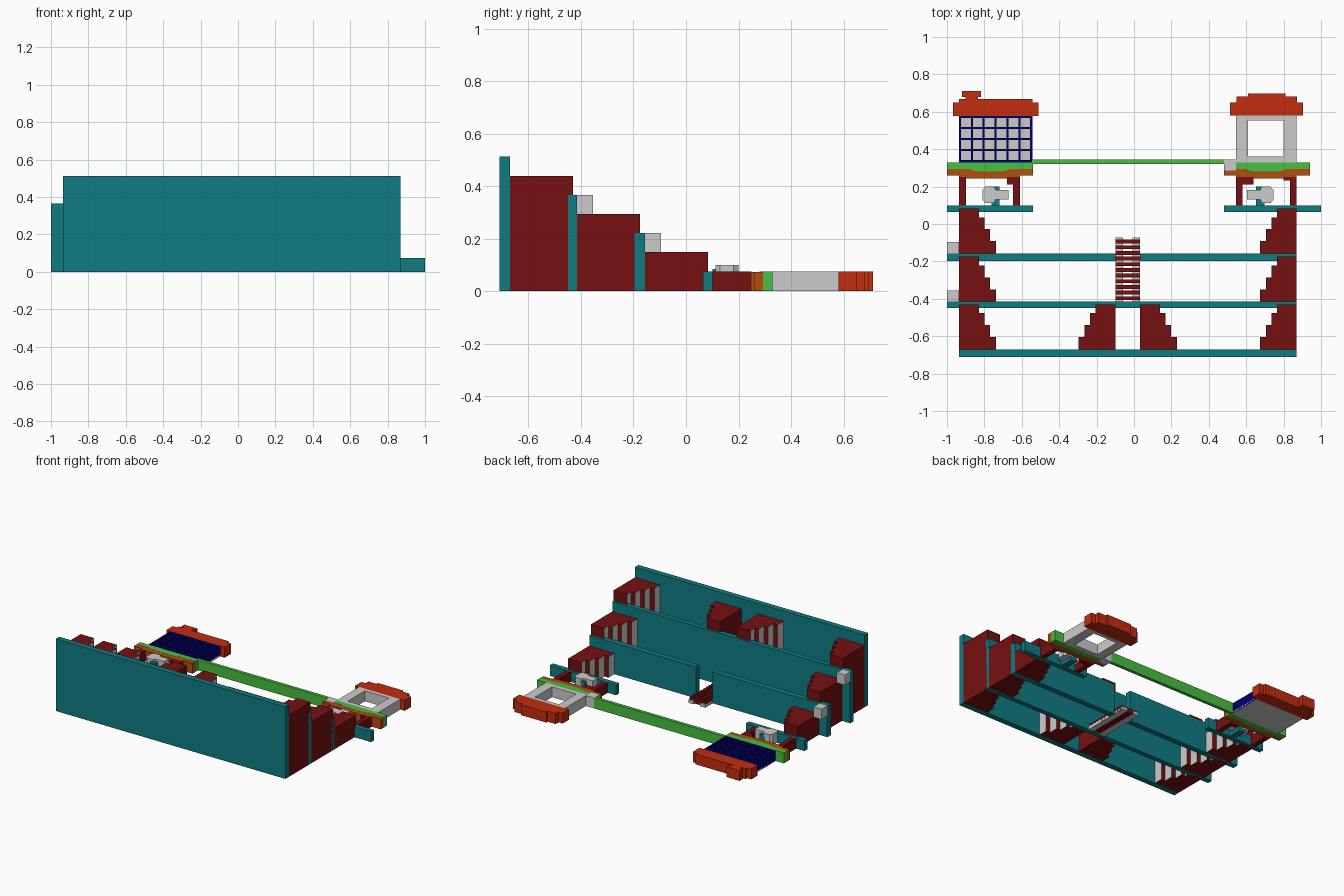
import bpy, bmesh

if "Cube" in bpy.data.objects:
    bpy.data.objects.remove(bpy.data.objects["Cube"])

def mat(name, rgb):
    m = bpy.data.materials.new(name)
    m.diffuse_color = (*rgb, 1)
    m.use_nodes = True
    m.node_tree.nodes["Principled BSDF"].inputs["Base Color"].default_value = m.diffuse_color
    return m

TEAL = mat("teal", (0.005, 0.20, 0.225))
MAROON = mat("dark red", (0.18, 0.005, 0.005))
GREY = mat("light grey", (0.60, 0.60, 0.60))
ROOF = mat("orange red", (0.55, 0.026, 0.005))
GREEN = mat("green", (0.065, 0.52, 0.05))
BROWN = mat("brown orange", (0.45, 0.075, 0.005))
NAVY = mat("navy", (0.0, 0.0, 0.16))
D = 0.074  # depth of the thin upper parts


def finish(name, bm, mats):
    bmesh.ops.recalc_face_normals(bm, faces=bm.faces)
    me = bpy.data.meshes.new(name)
    bm.to_mesh(me)
    bm.free()
    for m in mats:
        me.materials.append(m)
    ob = bpy.data.objects.new(name, me)
    bpy.context.collection.objects.link(ob)
    return ob


def boxes(name, m, items):
    """One object from boxes given as (x0, x1, y0, y1, z0, z1)."""
    bm = bmesh.new()
    for x0, x1, y0, y1, z0, z1 in items:
        vs = bmesh.ops.create_cube(bm, size=1)["verts"]
        for v in vs:
            v.co = (x0 if v.co.x < 0 else x1, y0 if v.co.y < 0 else y1, z0 if v.co.z < 0 else z1)
    return finish(name, bm, [m])


def profile(name, m, pts, z0=0, z1=D):
    """Outline seen from above, extruded upward."""
    bm = bmesh.new()
    f = bm.faces.new([bm.verts.new((x, y, z0)) for x, y in pts])
    r = bmesh.ops.extrude_face_region(bm, geom=[f])
    for v in r["geom"]:
        if isinstance(v, bmesh.types.BMVert):
            v.co.z = z1
    return finish(name, bm, [m])


def stairs(name, x, d, y, z):
    """Stepped block: flat side at x, steps descending in direction d, grey risers."""
    pts = [(x, y), (x, y + 0.24)]
    levels = [(0.105, 0.24), (0.135, 0.193), (0.165, 0.13), (0.197, 0.065)]
    for i, (w, h) in enumerate(levels):
        low = levels[i + 1][1] if i < 3 else 0
        pts += [(x + d * w, y + h), (x + d * w, y + low)]
    ob = profile(name, MAROON, pts, 0, z)
    ob.data.materials.append(GREY)
    for p in ob.data.polygons:
        if p.normal.x * d > 0.5:
            p.material_index = 1


# Four teal platforms, stepping down in depth
boxes("front_platform", TEAL, [(-0.935, 0.87, -0.71, -0.67, 0, 0.512)])
boxes("second_platform", TEAL, [(-1, 0.87, -0.45, -0.415, 0, 0.366)])
boxes("third_platform", TEAL, [(-1, -0.10, -0.197, -0.157, 0, 0.222), (0.033, 0.87, -0.197, -0.157, 0, 0.222)])
boxes("upper_platforms", TEAL, [(-1, -0.54, 0.065, 0.10, 0, D), (0.48, 1, 0.065, 0.10, 0, D)])

# Stepped supports at both ends of every level, and a pair in the middle below
for i, (y, z) in enumerate([(-0.67, 0.439), (-0.415, 0.294), (-0.157, 0.149)]):
    stairs(f"left_stairs_{i}", -0.935, 1, y, z)
    stairs(f"right_stairs_{i}", 0.87, -1, y, z)
stairs("middle_stairs_left", -0.10, -1, -0.67, 0.439)
stairs("middle_stairs_right", 0.033, 1, -0.67, 0.439)

# Grey blocks on the left platform ends
boxes("end_blocks", GREY, [(-1, -0.935, -0.415, -0.355, 0.294, 0.366), (-1, -0.935, -0.157, -0.095, 0.149, 0.222)])

# Ladder
boxes("ladder_rails", GREY, [(-0.10, -0.06, -0.415, -0.073, 0, 0.022), (-0.007, 0.033, -0.415, -0.073, 0, 0.022)])
boxes("ladder_rungs", MAROON, [(-0.10, 0.033, y, y + 0.02, 0.002, 0.035)
                               for y in [-0.407 + i * 0.0303 for i in range(11)]])

# Porch posts with small brackets
posts = []
for x0, x1, out in [(-0.935, -0.61, -1), (0.545, 0.87, 1)]:
    posts += [(x0, x0 + 0.036, 0.10, 0.25, 0, D), (x1 - 0.036, x1, 0.10, 0.25, 0, D)]
posts += [(-0.68, -0.61, 0.21, 0.25, 0, D), (0.545, 0.64, 0.21, 0.25, 0, D), (0.80, 0.87, 0.232, 0.25, 0, D)]
boxes("porch_posts", MAROON, posts)

# Stands and grey machines under each porch
for side, cx, d in [("left", -0.74, -1), ("right", 0.675, 1)]:
    boxes(f"{side}_stand", TEAL, [(cx - 0.022, cx + 0.022, 0.10, 0.20, 0, 0.085)])
    profile(f"{side}_machine", GREY, [(cx + d * a, b) for a, b in [
        (-0.07, 0.13), (0.0, 0.13), (0.01, 0.112), (0.055, 0.112), (0.07, 0.13),
        (0.07, 0.18), (0.055, 0.20), (0.01, 0.20), (0.0, 0.183), (-0.07, 0.183)]], 0.025, 0.10)

# Brown eaves and green ledges, the green dipping over the brown
for side, e0, e1, i0, i1, g0 in [("left", -1, -0.54, -0.935, -0.61, -1), ("right", 0.48, 0.94, 0.545, 0.87, 0.545)]:
    profile(f"{side}_eave", BROWN, [(e0, 0.26), (i0, 0.26), (i0, 0.243), (i1, 0.243),
                                    (i1, 0.26), (e1, 0.26), (e1, 0.293), (e0, 0.293)], 0, D - 0.001)
    m = (i0 + i1) / 2
    profile(f"{side}_ledge", GREEN, [(g0, 0.293), (m - 0.11, 0.293), (m - 0.07, 0.28), (m + 0.07, 0.28),
                                     (m + 0.11, 0.293), (e1, 0.293), (e1, 0.33), (g0, 0.33)])
boxes("beam_bracket", GREY, [(0.48, 0.545, 0.285, 0.345, 0, D)])
boxes("green_beam", GREEN, [(-0.545, 0.48, 0.322, 0.345, 0, D)])

# Barred window: grey backing behind a deep navy lattice
X0, X1, Y0, Y1, W = -0.936, -0.544, 0.33, 0.578, 0.011
boxes("window_backing", GREY, [(X0, X1, Y0, Y1, 0, 0.012)])
bars = []
for i in range(7):
    x = X0 + i * (X1 - X0 - W) / 6
    bars.append((x, x + W, Y0, Y1, 0.001, D))
for i in range(5):
    y = Y0 + i * (Y1 - Y0 - W) / 4
    bars.append((X0, X1, y, y + W, 0.001, D - 0.0005))
boxes("window_bars", NAVY, bars)

# Open grey window frame on the right
boxes("window_frame", GREY, [(0.545, 0.61, 0.33, 0.58, 0, D), (0.80, 0.87, 0.33, 0.58, 0, D),
                             (0.61, 0.80, 0.33, 0.36, 0, D), (0.61, 0.80, 0.553, 0.58, 0, D)])

# Roofs
profile("left_roof", ROOF, [(-0.968, 0.578), (-0.51, 0.578), (-0.51, 0.65), (-0.543, 0.65), (-0.543, 0.668),
                            (-0.835, 0.668), (-0.835, 0.68), (-0.818, 0.68), (-0.818, 0.712), (-0.92, 0.712),
                            (-0.92, 0.68), (-0.90, 0.68), (-0.90, 0.668), (-0.936, 0.668), (-0.936, 0.65), (-0.968, 0.65)])
half = [(0.195, 0.58), (0.195, 0.65), (0.162, 0.65), (0.162, 0.682), (0.10, 0.682), (0.10, 0.698)]
profile("right_roof", ROOF, [(0.709 + a, b) for a, b in half] + [(0.709 - a, b) for a, b in reversed(half)])
